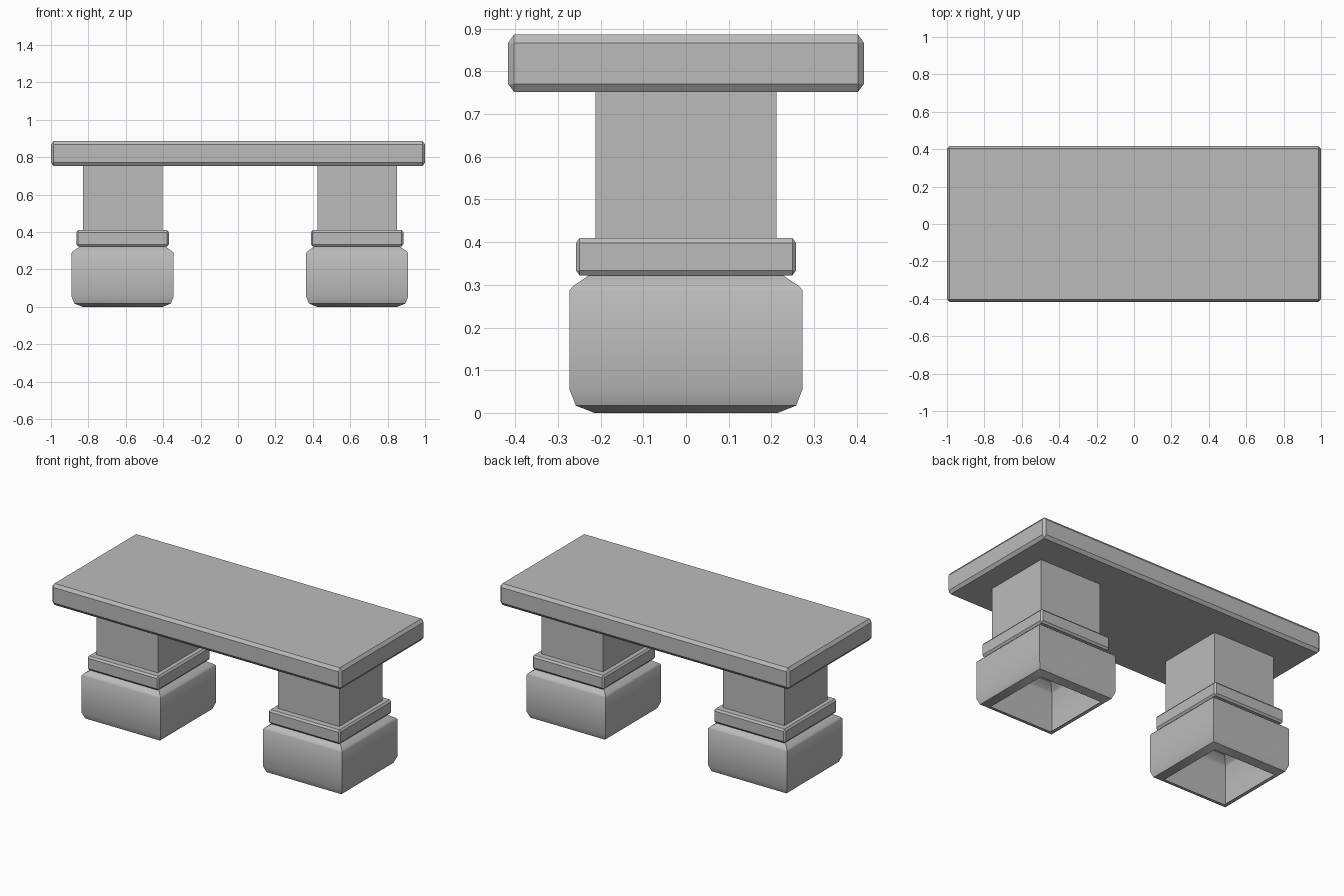
import bpy, bmesh, math
from itertools import product

cube = bpy.data.objects.get("Cube")
if cube:
    bpy.data.objects.remove(cube, do_unlink=True)

# One plain stone colour
STONE = (0.5, 0.5, 0.5, 1)
stone = bpy.data.materials.new("grey stone")
stone.use_nodes = True
stone.diffuse_color = STONE
stone.node_tree.nodes["Principled BSDF"].inputs["Base Color"].default_value = STONE


def finish(bm, name, location):
    bmesh.ops.recalc_face_normals(bm, faces=bm.faces)
    mesh = bpy.data.meshes.new(name)
    bm.to_mesh(mesh)
    bm.free()
    mesh.materials.append(stone)
    obj = bpy.data.objects.new(name, mesh)
    obj.location = location
    bpy.context.scene.collection.objects.link(obj)
    return obj


def chamfered_box(name, center, half, cut):
    """Box whose edges are cut back by a separate amount on each axis."""
    bm = bmesh.new()
    for signs in product((-1, 1), repeat=3):
        for full in range(3):
            bm.verts.new([s * (half[i] - (0 if i == full else cut[i]))
                          for i, s in enumerate(signs)])
    bmesh.ops.convex_hull(bm, input=bm.verts)
    bmesh.ops.dissolve_limit(bm, angle_limit=0.01, verts=bm.verts, edges=bm.edges)
    return finish(bm, name, center)


def square_shell(name, center, profile):
    """Open square tube through (half width, height) rings."""
    bm = bmesh.new()
    rings = [[bm.verts.new((sx * r, sy * r, z))
              for sx, sy in ((-1, -1), (1, -1), (1, 1), (-1, 1))]
             for r, z in profile]
    for low, high in zip(rings, rings[1:]):
        for i in range(4):
            j = (i + 1) % 4
            bm.faces.new((low[i], low[j], high[j], high[i]))
    return finish(bm, name, center)


# Table slab
chamfered_box("bench_top", (0, 0, 0.819), (1, 0.417, 0.067), (0.014, 0.014, 0.019))

# Two pedestals: hollow rounded foot, collar and square column
FOOT = [(0.215, 0), (0.258, 0.017), (0.273, 0.055), (0.273, 0.287),
        (0.265, 0.297), (0.228, 0.322)]
for side, x in (("right", -0.617), ("left", 0.637)):
    foot = square_shell(side + "_foot", (x, 0, 0), FOOT)
    bpy.ops.object.select_all(action="DESELECT")
    foot.select_set(True)
    bpy.context.view_layer.objects.active = foot
    bpy.ops.object.shade_smooth_by_angle(angle=math.radians(42))
    chamfered_box(side + "_collar", (x, 0, 0.366), (0.247, 0.258, 0.044),
                  (0.009, 0.009, 0.012))
    square_shell(side + "_column", (x, 0, 0), [(0.212, 0.4), (0.212, 0.76)])
